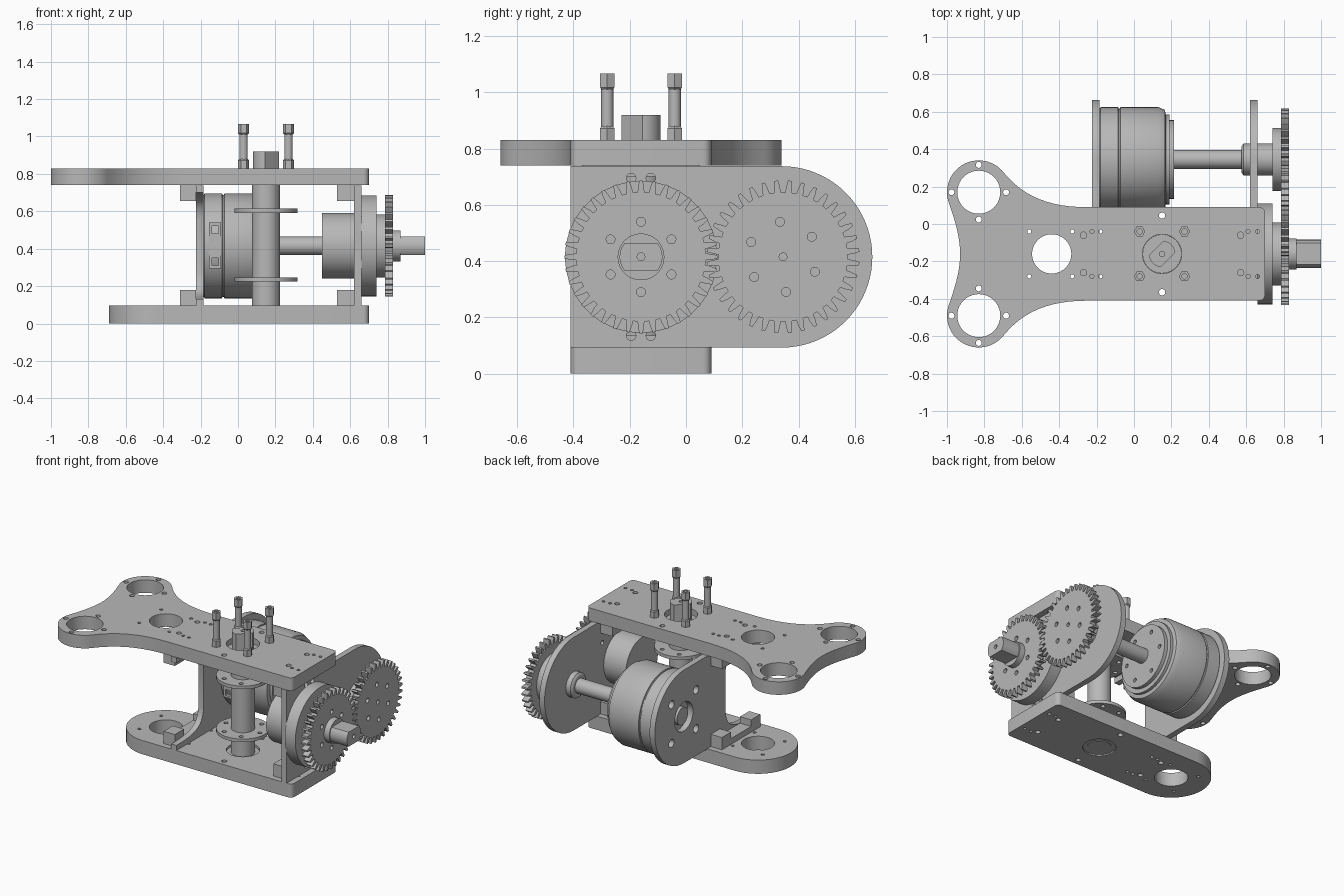
import bpy, bmesh
from math import sin, cos, asin, pi, radians
from mathutils import Matrix, Vector

if "Cube" in bpy.data.objects:
    bpy.data.objects.remove(bpy.data.objects["Cube"], do_unlink=True)

grey = bpy.data.materials.new("machined grey")
grey.use_nodes = True
grey.diffuse_color = (0.48, 0.48, 0.48, 1)
grey.node_tree.nodes["Principled BSDF"].inputs["Base Color"].default_value = grey.diffuse_color

# Frames: extrusion along z, along x (profile in y,z), along -y (profile in x,z)
UP = Matrix.Identity(4)
SIDE = Matrix(((0, 0, 1, 0), (1, 0, 0, 0), (0, 1, 0, 0), (0, 0, 0, 1)))
FRONT = Matrix(((1, 0, 0, 0), (0, 0, -1, 0), (0, 1, 0, 0), (0, 0, 0, 1)))
parts = []


def finish(name, bm, frame):
    bmesh.ops.remove_doubles(bm, verts=bm.verts, dist=1e-5)
    bmesh.ops.recalc_face_normals(bm, faces=bm.faces)
    bm.transform(frame)
    mesh = bpy.data.meshes.new(name)
    bm.to_mesh(mesh)
    bm.free()
    mesh.materials.append(grey)
    obj = bpy.data.objects.new(name, mesh)
    bpy.context.collection.objects.link(obj)
    parts.append(obj)
    return obj


def arc(cx, cy, r, a0, a1, n=12):
    return [(cx + r * cos(radians(a0 + (a1 - a0) * i / n)),
             cy + r * sin(radians(a0 + (a1 - a0) * i / n))) for i in range(n + 1)]


def circle(cx, cy, r, n=20, turn=0):
    return arc(cx, cy, r, turn, turn + 360, n)[:-1]


def ring_of(cx, cy, radius, count, r, turn=0):
    return [circle(x, y, r, 14) for x, y in circle(cx, cy, radius, count, turn)]


def rect(x0, x1, y0, y1):
    return [(x0, y0), (x1, y0), (x1, y1), (x0, y1)]


def bezier(a, b, c, d, n=12):
    a, b, c, d = map(Vector, (a, b, c, d))
    return [tuple(a * (1-t)**3 + b * 3*t*(1-t)**2 + c * 3*t*t*(1-t) + d * t**3)
            for t in (i / n for i in range(1, n))]


def plate(name, outline, holes, lo, hi, frame=UP):
    """Extrude an outline with holes from lo to hi."""
    curve = bpy.data.curves.new(name, "CURVE")
    curve.dimensions = "2D"
    curve.fill_mode = "BOTH"
    curve.extrude = (hi - lo) / 2
    for loop in [outline] + holes:
        spline = curve.splines.new("POLY")
        spline.points.add(len(loop) - 1)
        for p, (x, y) in zip(spline.points, loop):
            p.co = (x, y, 0, 1)
        spline.use_cyclic_u = True
    temp = bpy.data.objects.new(name, curve)
    bpy.context.collection.objects.link(temp)
    deps = bpy.context.evaluated_depsgraph_get()
    mesh = bpy.data.meshes.new_from_object(temp.evaluated_get(deps))
    bm = bmesh.new()
    bm.from_mesh(mesh)
    bpy.data.objects.remove(temp)
    bpy.data.curves.remove(curve)
    bpy.data.meshes.remove(mesh)
    return finish(name, bm, frame @ Matrix.Translation((0, 0, (lo + hi) / 2)))


def lathe(name, cx, cy, profile, frame=UP, n=64):
    """Turn (radius, height) pairs around an axis through (cx, cy)."""
    bm = bmesh.new()
    rings = [[bm.verts.new((x, y, h)) for x, y in circle(cx, cy, r, n)] for r, h in profile]
    for a, b in zip(rings, rings[1:]):
        for i in range(n):
            bm.faces.new((a[i], a[(i + 1) % n], b[(i + 1) % n], b[i]))
    bm.faces.new(rings[0])
    bm.faces.new(rings[-1])
    return finish(name, bm, frame)


def two_flats(cx, cy, r, half, turn=0):
    a = asin(half / r) * 180 / pi
    return arc(cx, cy, r, turn - a, turn + a) + arc(cx, cy, r, turn + 180 - a, turn + 180 + a)


MID, AXIS, MOTOR_Y, SPIN_X = -0.16, 0.415, 0.345, 0.15

# Horizontal plates and their drilled holes
drill = [circle(-0.44, MID, 0.105, 40), circle(SPIN_X, MID, 0.105, 40)]
for s in (-1, 1):
    for x in (-0.56, -0.33, -0.225, -0.18, 0.61, 0.66):
        drill.append(circle(x, MID + s * 0.12, 0.011, 12))
    for x in (-0.27, 0.57):
        drill.append(circle(x, MID + s * 0.1, 0.017, 14))
    drill.append(circle(SPIN_X, MID + s * 0.205, 0.017, 14))

right_end = arc(0.67, MID - 0.22, 0.03, -90, 0, 6) + arc(0.67, MID + 0.22, 0.03, 0, 90, 6)
plate("bottom_plate", right_end + arc(-0.44, MID, 0.25, 90, 270, 32), drill, 0, 0.095)

lobe = arc(-0.83, 0.17, 0.17, 38, 200, 28)
half = [(-0.25, MID + 0.25)]
half += bezier(half[0], (-0.45, 0.09), (-0.59, 0.145), lobe[0]) + lobe
half += bezier(lobe[-1], (-0.95, 0), (-0.93, -0.08), (-0.93, MID))
mirrored = [(x, 2 * MID - y) for x, y in reversed(half)]
lobe_holes = []
for y in (0.17, 2 * MID - 0.17):
    lobe_holes += [circle(-0.83, y, 0.115, 40)] + ring_of(-0.83, y, 0.146, 4, 0.016)
plate("top_plate", right_end + half + [(-0.93, MID)] + mirrored, drill + lobe_holes, 0.74, 0.83)

# Upright gear plate and motor plate
round_end = arc(0.34, AXIS, 0.3225, -90, 90, 40)
screws = [circle(MID + dy, AXIS + s * 0.28, 0.017, 14) for dy in (-0.035, 0.035) for s in (-1, 1)]
screws += [circle(MID + dy, AXIS + s * 0.165, 0.015, 14) for dy in (-0.19, 0.19) for s in (-1, 1)]
plate("gear_plate", [(-0.41, 0.0925)] + round_end + [(-0.41, 0.7375)], screws, 0.62, 0.66, SIDE)
cut = bezier((-0.41, 0.70), (-0.2, 0.70), (-0.11, 0.68), (-0.11, 0.52))
cut_low = [(y, 2 * AXIS - z) for y, z in reversed(cut)]
plate("motor_plate", [(-0.41, 0.0925)] + round_end + [(-0.41, 0.7375), (-0.41, 0.70)] + cut
      + cut_low + [(-0.41, 0.13)],
      [circle(MOTOR_Y, AXIS, 0.1, 32)] + ring_of(MOTOR_Y, AXIS, 0.19, 4, 0.028, 45), -0.225, -0.185, SIDE)

# Corner brackets joining the plates
u_shape = [(-0.37, 0.095), (0.05, 0.095), (0.05, 0.18), (-0.05, 0.18), (-0.05, 0.135),
           (-0.27, 0.135), (-0.27, 0.18), (-0.37, 0.18)]
for side, lo, hi in (("rear", -0.31, -0.225), ("gear", 0.53, 0.62)):
    plate(side + "_lower_bracket", u_shape, [], lo, hi, SIDE)
    plate(side + "_upper_bracket", [(y, 0.835 - z) for y, z in u_shape], [], lo, hi, SIDE)

# Motor body with grooves, front cap, drive shaft and connector
lathe("motor_body", MOTOR_Y, AXIS, [
    (0.27, -0.185), (0.28, -0.178), (0.28, -0.085), (0.272, -0.083), (0.272, -0.075),
    (0.28, -0.073), (0.28, 0.13), (0.265, 0.165), (0.24, 0.17), (0.24, 0.19)], SIDE, 80)
plate("motor_cap", circle(MOTOR_Y, AXIS, 0.21, 64), ring_of(MOTOR_Y, AXIS, 0.16, 6, 0.014),
      0.19, 0.215, SIDE)
lathe("motor_rear_hub", MOTOR_Y, AXIS, [(0.06, -0.215), (0.06, -0.18)], SIDE, 32)
lathe("drive_shaft", MOTOR_Y, AXIS, [(0.05, 0.2), (0.05, 0.575), (0.07, 0.575), (0.085, 0.585),
                                     (0.085, 0.74)], SIDE, 48)
plate("motor_connector", rect(-0.155, -0.09, 0.295, 0.54),
      [rect(-0.14, -0.105, 0.31, 0.35), rect(-0.14, -0.105, 0.48, 0.52),
       circle(-0.122, AXIS, 0.018, 14)], -0.11, -0.062, FRONT)

# Gears with backing hubs
def gear(name, cy, phase, turn):
    teeth, outline = 36, []
    for i in range(teeth):
        for offset, r in ((-0.3, 0.23), (-0.24, 0.25), (-0.12, 0.272),
                          (0.12, 0.272), (0.24, 0.25), (0.3, 0.23)):
            a = 2 * pi * (i + offset + phase) / teeth
            outline.append((cy + r * cos(a), AXIS + r * sin(a)))
    holes = ring_of(cy, AXIS, 0.125, 6, 0.016, turn) + [circle(cy, AXIS, 0.014, 14)]
    plate(name, outline, holes, 0.785, 0.83, SIDE)
    lathe(name + "_hub", cy, AXIS, [(0.168, 0.74), (0.168, 0.785)], SIDE)


gear("output_gear", MID, 0, 30)
gear("motor_gear", MOTOR_Y, 0.5, 35)

# Output bearing housing, collar and flatted shaft
lathe("bearing_flange", MID, AXIS, [(0.27, 0.66), (0.27, 0.74)], SIDE, 80)
lathe("bearing_housing", MID, AXIS, [(0.175, 0.45), (0.175, 0.62)], SIDE)
lathe("output_collar", MID, AXIS, [(0.083, 0.825), (0.083, 0.87)], SIDE, 48)
plate("output_shaft", two_flats(MID, AXIS, 0.076, 0.05), [circle(MID, AXIS, 0.014, 14)],
      0.865, 1.0, SIDE)

# Vertical spindle with flanges, bearings and flatted tip
lathe("spindle", SPIN_X, MID, [(0.075, 0.004), (0.075, 0.775)], UP, 48)
plate("spindle_tip", two_flats(SPIN_X, MID, 0.07, 0.045, 45),
      [circle(SPIN_X, MID, 0.014, 14)], 0.77, 0.92)
for level, z in (("lower", 0.225), ("upper", 0.592)):
    plate(level + "_flange", circle(SPIN_X, MID, 0.168, 56),
          ring_of(SPIN_X, MID, 0.13, 6, 0.014), z, z + 0.022)
lathe("lower_bearing", SPIN_X, MID, [(0.104, 0.008), (0.104, 0.08)], UP, 40)
lathe("upper_bearing", SPIN_X, MID, [(0.104, 0.75), (0.104, 0.79)], UP, 40)

# Four standoff posts
for i, (x, y) in enumerate([(SPIN_X + sx * 0.12, MID + sy * 0.12) for sx in (-1, 1) for sy in (-1, 1)]):
    lathe(f"post_{i}_base", x, y, [(0.03, 0.83), (0.03, 0.872), (0.023, 0.88)], UP, 6)
    lathe(f"post_{i}_rod", x, y, [(0.022, 0.83), (0.022, 1.03)], UP, 20)
    lathe(f"post_{i}_neck", x, y, [(0.023, 1.01), (0.03, 1.018), (0.03, 1.03)], UP, 6)
    plate(f"post_{i}_head", circle(x, y, 0.03, 6), [circle(x, y, 0.014, 12)], 1.03, 1.067)

# Smooth the round surfaces, keep edges crisp
bpy.ops.object.select_all(action="DESELECT")
for obj in parts:
    obj.select_set(True)
bpy.context.view_layer.objects.active = parts[0]
bpy.ops.object.shade_smooth_by_angle(angle=radians(30))
